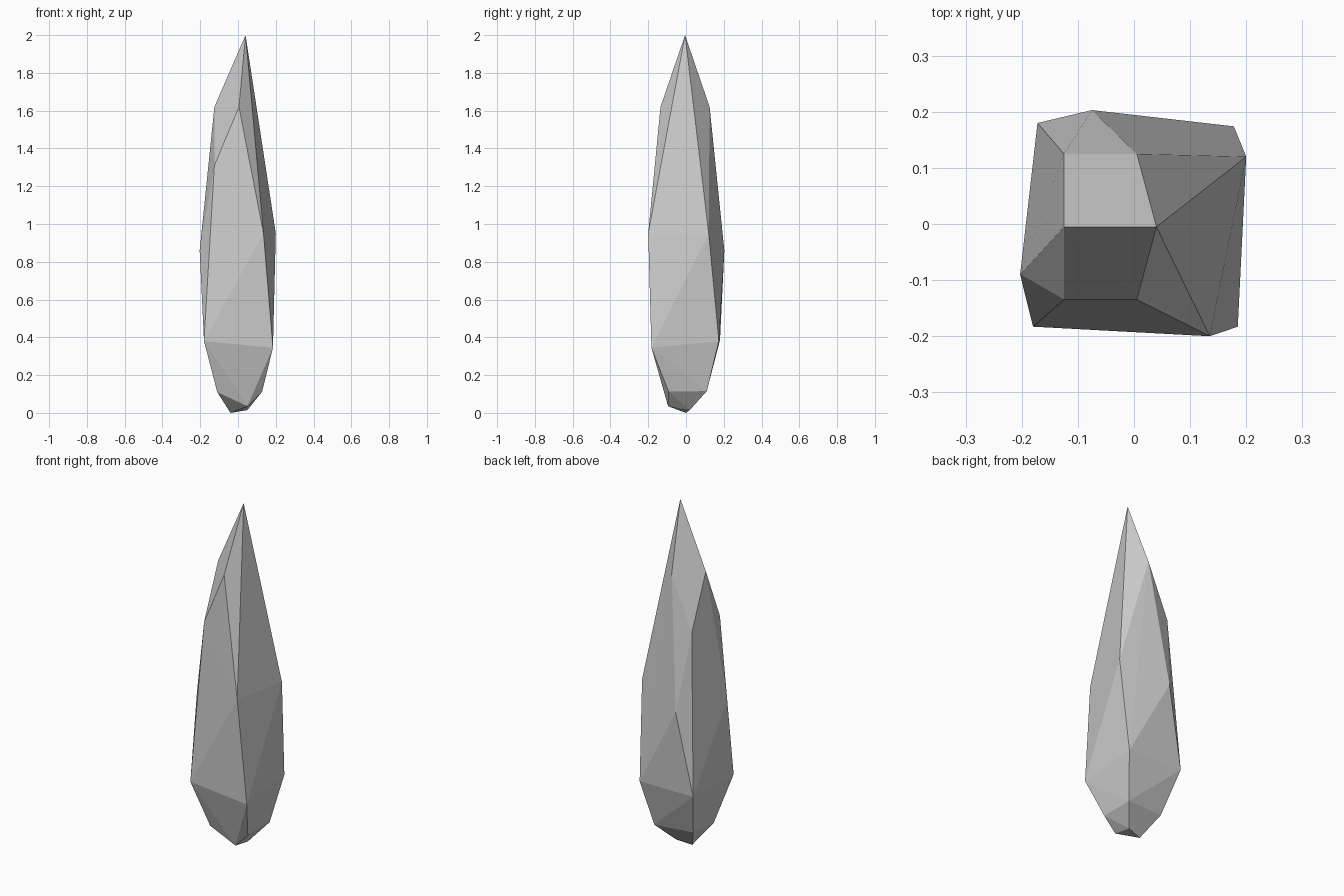
import bpy, bmesh

# Facet corners of the crystal, ring by ring from tip to base
tip = [(0.04, -0.005, 2.0)]
shoulder = [(-0.125, -0.005, 1.62), (0.005, -0.135, 1.62), (0.005, 0.125, 1.62),
            (-0.125, -0.135, 1.31), (-0.125, 0.125, 1.31)]
waist = [(0.2, 0.12, 0.95), (0.135, -0.2, 0.95),
         (-0.075, 0.203, 0.86), (-0.203, -0.09, 0.86)]
belly = [(-0.18, -0.183, 0.38), (0.185, -0.183, 0.345),
         (0.178, 0.174, 0.38), (-0.172, 0.18, 0.385)]
foot = [(-0.11, -0.1, 0.11), (0.05, -0.095, 0.035), (0.128, -0.092, 0.113),
        (0.128, 0.11, 0.115), (-0.11, 0.09, 0.125)]
base = [(0.05, 0.02, 0.015), (-0.04, 0.0, 0.0)]

# The crystal is the convex shape wrapped around those corners
bm = bmesh.new()
for co in tip + shoulder + waist + belly + foot + base:
    bm.verts.new(co)
bmesh.ops.convex_hull(bm, input=bm.verts)
bmesh.ops.delete(bm, geom=[v for v in bm.verts if not v.link_faces], context='VERTS')
bmesh.ops.recalc_face_normals(bm, faces=bm.faces)

mesh = bpy.data.meshes.new("crystal_shard")
bm.to_mesh(mesh)
bm.free()
crystal = bpy.data.objects.new("crystal_shard", mesh)
bpy.context.collection.objects.link(crystal)
